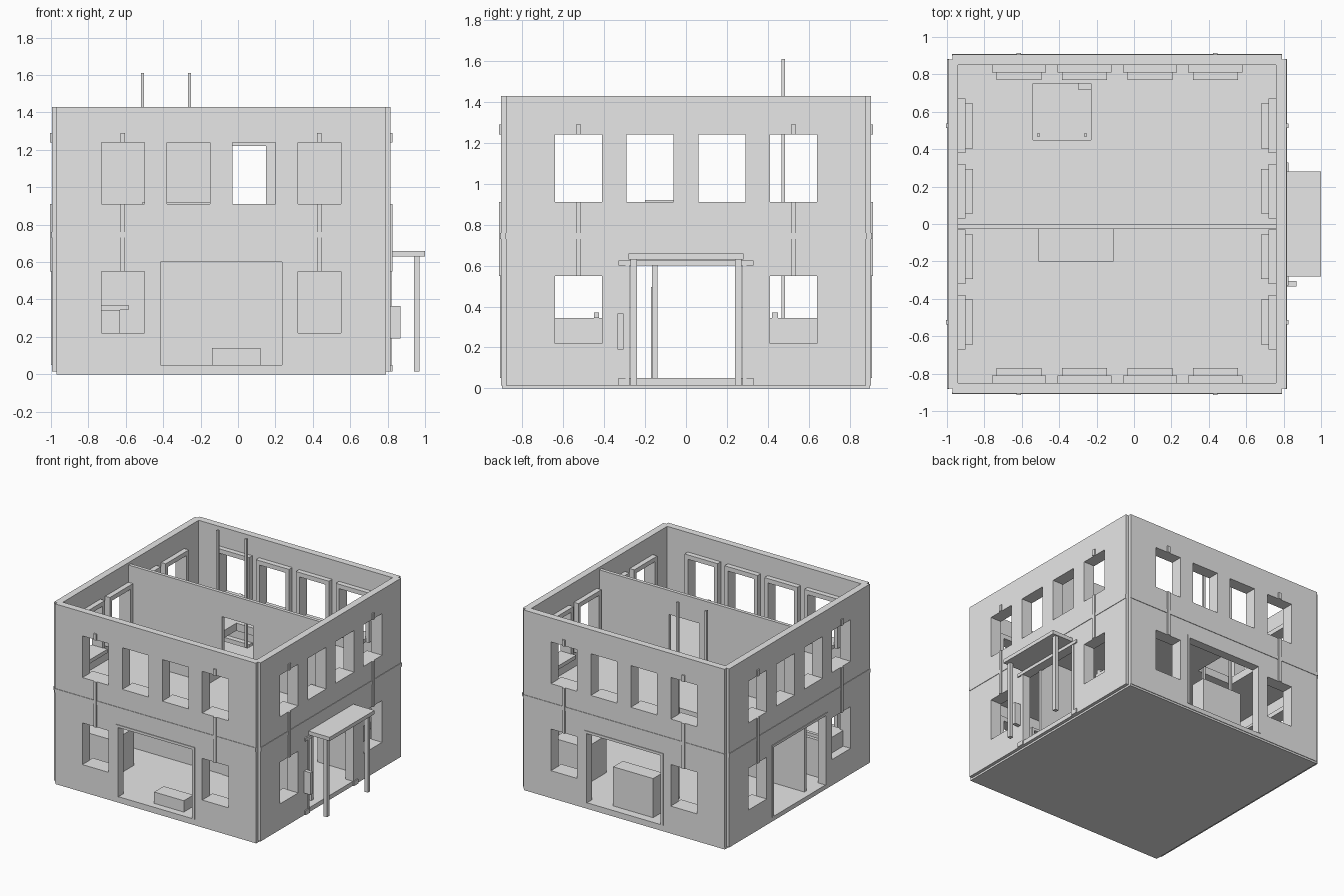
import bpy, bmesh
from math import pi
from mathutils import Matrix

if "Cube" in bpy.data.objects:
    bpy.data.objects.remove(bpy.data.objects["Cube"])

plaster = bpy.data.materials.new("plain_grey")
plaster.diffuse_color = (0.8, 0.8, 0.8, 1)
plaster.use_nodes = True
plaster.node_tree.nodes["Principled BSDF"].inputs["Base Color"].default_value = plaster.diffuse_color
CX = -0.09                      # building centre in x
OUT, INN = 0.905, 0.85          # outer and inner wall distance from the centre
WIN = (-0.525, -0.175, 0.175, 0.525)
HW = 0.115                      # half window width


def finish(name, bm, mat=Matrix()):
    bm.transform(mat)
    bmesh.ops.recalc_face_normals(bm, faces=bm.faces)
    me = bpy.data.meshes.new(name)
    bm.to_mesh(me)
    bm.free()
    me.materials.append(plaster)
    ob = bpy.data.objects.new(name, me)
    bpy.context.collection.objects.link(ob)
    return ob


def boxes(name, items, mat=Matrix()):
    """One object from boxes given as (x0, x1, y0, y1, z0, z1)."""
    bm = bmesh.new()
    for x0, x1, y0, y1, z0, z1 in items:
        m = Matrix.Translation(((x0 + x1) / 2, (y0 + y1) / 2, (z0 + z1) / 2))
        m = m @ Matrix.Diagonal((x1 - x0, y1 - y0, z1 - z0, 1))
        bmesh.ops.create_cube(bm, size=1, matrix=m)
    return finish(name, bm, mat)


def panel(name, rect, holes, depth, mat):
    """Flat panel in local x/z with rectangular holes, thickened along +y."""
    us = sorted({rect[0], rect[1], *[v for h in holes for v in h[:2]]})
    zs = sorted({rect[2], rect[3], *[v for h in holes for v in h[2:]]})
    bm = bmesh.new()
    grid = {(u, z): bm.verts.new((u, 0, z)) for u in us for z in zs}
    for a, b in zip(us, us[1:]):
        for c, d in zip(zs, zs[1:]):
            mu, mz = (a + b) / 2, (c + d) / 2
            if not any(h[0] < mu < h[1] and h[2] < mz < h[3] for h in holes):
                bm.faces.new([grid[p] for p in ((a, c), (b, c), (b, d), (a, d))])
    ext = bmesh.ops.extrude_face_region(bm, geom=bm.faces[:])
    moved = [g for g in ext["geom"] if isinstance(g, bmesh.types.BMVert)]
    bmesh.ops.translate(bm, verts=moved, vec=(0, depth, 0))
    loose = [v for v in bm.verts if not v.link_faces]
    bmesh.ops.delete(bm, geom=loose, context='VERTS')
    return finish(name, bm, mat)


# Four walls with windows, doorway and trim
for k, side in enumerate(("front", "right", "back", "left")):
    M = Matrix.Translation((CX, 0, 0)) @ Matrix.Rotation(k * pi / 2, 4, 'Z')
    dw = 0.275 if side == "right" else 0.325
    wins = [(u, 0.91, 1.24) for u in WIN] + [(u, 0.22, 0.55) for u in (WIN[0], WIN[3])]
    holes = [(u - HW, u + HW, a, b) for u, a, b in wins] + [(-dw, dw, 0.05, 0.60)]
    panel(side + "_wall", (-0.88, 0.88, 0.015, 1.43), holes, OUT - INN,
          M @ Matrix.Translation((0, -OUT, 0)))
    # inner window frames: lintel, jambs and deeper sill
    fr = []
    for u, a, b in wins:
        fr.append((u - 0.145, u + 0.145, -INN, -0.81, b, b + 0.035))
        fr.append((u - 0.12, u + 0.12, -INN, -0.77, a - 0.03, a))
        fr += [(u + s * 0.13 - 0.015, u + s * 0.13 + 0.015, -INN, -0.81, a - 0.03, b)
               for s in (-1, 1)]
    boxes(side + "_window_frames", fr, M)
    # storey band and vertical strips between the windows
    trim = [(-0.882, 0.882, -0.909, -0.90, 0.73, 0.76)]
    for u in (WIN[0], WIN[3]):
        trim += [(u - 0.012, u + 0.012, -0.915, -0.90, 0.55, 0.91),
                 (u - 0.012, u + 0.012, -0.915, -0.90, 1.24, 1.29)]
    boxes(side + "_wall_trim", trim, M)
    # door surround
    y0 = -0.91
    boxes(side + "_door_frame",
          [(-dw - 0.02, dw + 0.02, y0, -0.84, 0.60, 0.62)] +
          [(min(s * dw, s * (dw + 0.02)), max(s * dw, s * (dw + 0.02)), y0, -0.84, 0.05, 0.60)
           for s in (-1, 1)], M)

# Plinth and ground floor
boxes("plinth", [(CX - 0.88, CX + 0.88, -0.9, 0.9, 0, 0.02)])
boxes("ground_floor", [(CX - 0.86, CX + 0.86, -0.86, 0.86, 0.02, 0.05)])

# Upper floor with ladder hatch (panel laid flat)
panel("upper_floor", (CX - 0.852, CX + 0.852, -0.852, 0.852),
      [(-0.54, -0.23, 0.45, 0.75)], 0.06,
      Matrix.Translation((0, 0, 0.76)) @ Matrix(((1, 0, 0, 0), (0, 0, 1, 0),
                                                 (0, -1, 0, 0), (0, 0, 0, 1))))

# Partitions
panel("upper_partition", (CX - INN, CX + INN, 0.75, 1.41), [(-0.12, 0.15, 0.76, 1.22)],
      0.027, Matrix.Translation((0, -0.027, 0)))
boxes("lower_partition", [(CX - INN, CX + INN, -0.165, -0.14, 0.05, 0.71)])
boxes("inner_door", [(-0.02, 0.26, -0.17, -0.16, 0.05, 0.495)])

# Ladder poles rising through the hatch
boxes("ladder_poles", [(x - 0.008, x + 0.008, 0.467, 0.485, 0.05, 1.61) for x in (-0.51, -0.26)])

# Furniture
boxes("upper_bench", [(-0.51, -0.11, -0.20, -0.025, 0.76, 0.92)])
boxes("back_counter", [(-0.30, 0.05, 0.72, 0.84, 0.05, 0.36)])
boxes("front_crate", [(-0.14, 0.12, -0.85, -0.73, 0.05, 0.14)])
boxes("left_counter", [(-0.93, -0.63, -0.66, -0.40, 0.05, 0.345),
                       (-0.93, -0.585, -0.45, -0.425, 0.345, 0.37)])
boxes("right_counter", [(0.415, 0.70, 0.40, 0.66, 0.05, 0.345),
                        (0.40, 0.70, 0.42, 0.45, 0.345, 0.37)])

# Porch on the right side
boxes("porch_roof", [(0.815, 1.0, -0.28, 0.28, 0.63, 0.66)])
boxes("porch_posts", [(0.94, 0.97, min(s * 0.24, s * 0.27), max(s * 0.24, s * 0.27), 0.015, 0.63)
                      for s in (-1, 1)])
boxes("porch_door_lintel", [(0.81, 0.825, -0.33, 0.33, 0.60, 0.625)])
boxes("porch_door_feet", [(0.81, 0.825, min(s * 0.275, s * 0.33), max(s * 0.275, s * 0.33), 0.015, 0.05)
                          for s in (-1, 1)])
boxes("wall_box", [(0.81, 0.87, -0.335, -0.305, 0.19, 0.365)])
